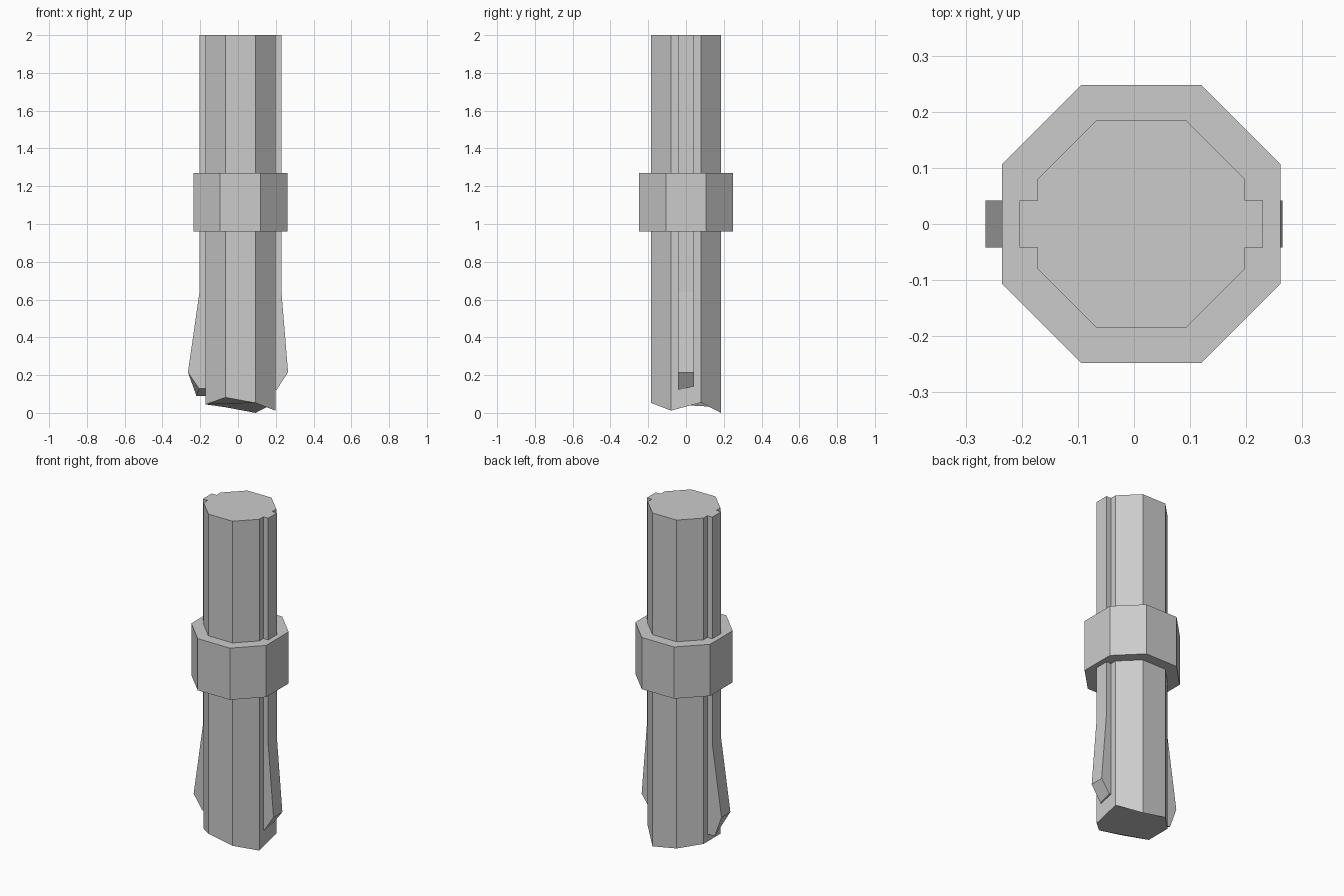
import bpy

if "Cube" in bpy.data.objects:
    bpy.data.objects.remove(bpy.data.objects["Cube"])

CX = 0.013  # axis of the shaft


def mesh_object(name, verts, faces):
    me = bpy.data.meshes.new(name)
    me.from_pydata(verts, [], faces)
    me.update()
    ob = bpy.data.objects.new(name, me)
    bpy.context.collection.objects.link(ob)
    return ob


def prism(name, bottom, top):
    n = len(bottom)
    faces = [(i, (i + 1) % n, n + (i + 1) % n, n + i) for i in range(n)]
    faces += [tuple(reversed(range(n))), tuple(range(n, 2 * n))]
    return mesh_object(name, bottom + top, faces)


def octagon(r, h):
    # counter-clockwise, starting at the lower left corner
    return [(CX + x, y) for x, y in ((-r, -h), (-h, -r), (h, -r), (r, -h),
                                     (r, h), (h, r), (-h, r), (-r, h))]


# Main shaft, with a chipped uneven lower end
ring = octagon(0.185, 0.08)
chipped = [0.045, 0.082, 0.053, 0.012, 0.055, 0.0, 0.03, 0.045]
prism("shaft", [(x, y, z) for (x, y), z in zip(ring, chipped)],
      [(x, y, 2.0) for x, y in ring])

# Collar band
ring = octagon(0.248, 0.107)
prism("collar", [(x, y, 0.96) for x, y in ring], [(x, y, 1.27) for x, y in ring])


# Side fins: profile in x/z, extruded across y, with a slanted broken tip
def fin(name, side, tip_front, tip_back):
    def profile(y, tip):
        pts = [(0.15, 2.0), (0.15, tip[1]), tip, (0.252 if side > 0 else 0.278, 0.215),
               (0.217, 0.64), (0.217, 2.0)]
        return [(CX + side * x, y, z) for x, z in pts]
    a, b = profile(-0.042, tip_front), profile(0.042, tip_back)
    return prism(name, a, b) if side > 0 else prism(name, a[::-1], b[::-1])


fin("right_fin", 1, (0.19, 0.12), (0.197, 0.14))
fin("left_fin", -1, (0.22, 0.13), (0.233, 0.09))
